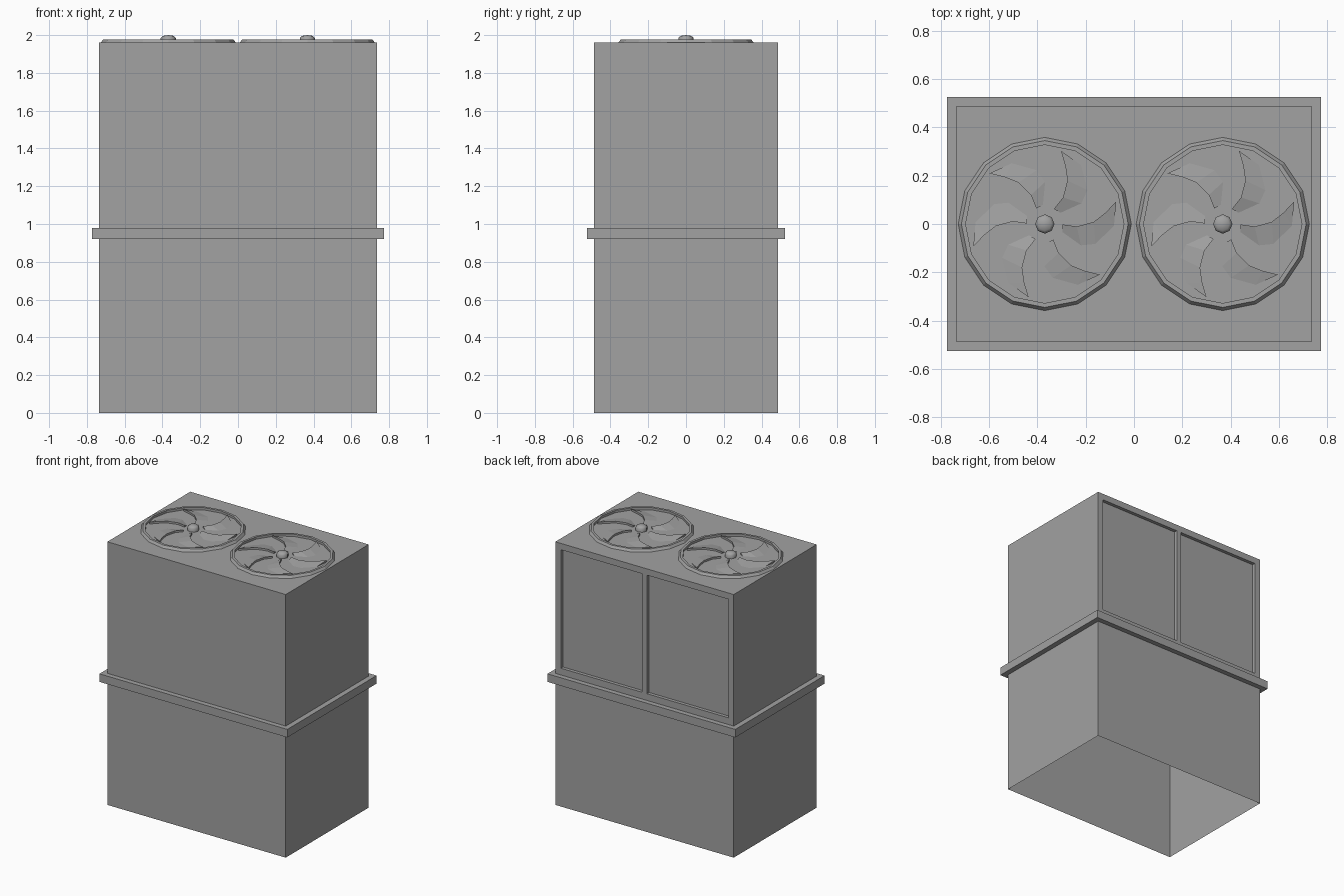
import bpy, bmesh, math
from mathutils import Vector

if "Cube" in bpy.data.objects:
    bpy.data.objects.remove(bpy.data.objects["Cube"], do_unlink=True)

W, D = 0.735, 0.488              # half width and half depth of the casing
TOP, MID, LOW = 1.96, 0.98, 0.92  # casing top, flange top, flange bottom

grey = bpy.data.materials.new("metal grey")
grey.use_nodes = True
grey.diffuse_color = (0.36, 0.36, 0.36, 1)
grey.node_tree.nodes["Principled BSDF"].inputs["Base Color"].default_value = (0.36, 0.36, 0.36, 1)


def finish(name, bm):
    mesh = bpy.data.meshes.new(name)
    bm.to_mesh(mesh)
    bm.free()
    mesh.materials.append(grey)
    obj = bpy.data.objects.new(name, mesh)
    bpy.context.collection.objects.link(obj)
    return obj


def box(hx, hy, z0, z1):
    bm = bmesh.new()
    bmesh.ops.create_cube(bm, size=1)
    for v in bm.verts:
        v.co = (v.co.x * 2 * hx, v.co.y * 2 * hy, z0 + (v.co.z + 0.5) * (z1 - z0))
    bm.normal_update()
    return bm


def drop_faces(bm, test):
    bmesh.ops.delete(bm, geom=[f for f in bm.faces if test(f)], context='FACES')


def lathe(name, profile, sides, cx):
    """Spin (radius, height) points around a vertical axis at x = cx."""
    bm = bmesh.new()
    rows = []
    for r, z in profile:
        if r == 0:
            rows.append([bm.verts.new((cx, 0, z))] * sides)
        else:
            rows.append([bm.verts.new((cx + r * math.cos(math.tau * i / sides),
                                       r * math.sin(math.tau * i / sides), z))
                         for i in range(sides)])
    for a, b in zip(rows, rows[1:]):
        for i in range(sides):
            j = (i + 1) % sides
            quad = [a[i], a[j], b[j], b[i]]
            bm.faces.new(list(dict.fromkeys(quad)))
    return finish(name, bm)


# Lower casing: thin walls, open underneath
bm = box(W, D, 0, LOW)
drop_faces(bm, lambda f: abs(f.normal.z) > 0.9)
finish("lower_casing", bm)

# Flange around the middle
finish("middle_flange", box(0.774, 0.525, LOW, MID))

# Upper casing with two recessed panels on the back
bm = box(W, D, MID, TOP)
drop_faces(bm, lambda f: f.normal.z < -0.9)
cuts = [((x, 0, 0), (1, 0, 0)) for x in (-0.69, -0.02, 0.02, 0.69)]
cuts += [((0, 0, z), (0, 0, 1)) for z in (1.03, 1.913)]
for co, no in cuts:
    back = [f for f in bm.faces if f.normal.y > 0.9]
    geom = set(back)
    for f in back:
        geom.update(f.edges, f.verts)
    bmesh.ops.bisect_plane(bm, geom=list(geom), plane_co=co, plane_no=no)
    bm.normal_update()
panels = []
for f in bm.faces:
    c = f.calc_center_median()
    if f.normal.y > 0.9 and 1.03 < c.z < 1.913 and 0.02 < abs(c.x) < 0.69:
        panels.append(f)
bmesh.ops.inset_individual(bm, faces=panels, thickness=0, depth=-0.025)
finish("upper_casing", bm)

# Blade edges as (radius, degrees from the tip); the leading edge is raised
LEAD = [(0.31, 0), (0.255, -7), (0.203, -15), (0.133, -22), (0.073, -19)]
TRAIL = [(0.31, 0), (0.286, -19), (0.225, -39), (0.174, -48), (0.08, -42)]


def fan_blades(name, cx):
    bm = bmesh.new()
    for k in range(6):
        def point(p, z):
            a = math.radians(17.5 + 60 * k + p[1])
            return bm.verts.new((cx + p[0] * math.cos(a), p[0] * math.sin(a), z))
        lead = [point(p, TOP + 0.014) for p in LEAD]
        base = [point(p, TOP) for p in LEAD]
        trail = [lead[0]] + [point(p, TOP + 0.001) for p in TRAIL[1:]]
        for i in range(4):
            top = [lead[i], lead[i + 1], trail[i + 1], trail[i]]
            bm.faces.new(list(dict.fromkeys(top)))
            bm.faces.new((lead[i], base[i], base[i + 1], lead[i + 1]))
        bm.faces.new((lead[0], trail[1], base[0]))
        bm.faces.new((lead[4], base[4], trail[4]))
    return finish(name, bm)


# Two fans on the roof
for side, cx in (("left", 0.367), ("right", -0.369)):
    lathe(side + "_fan_ring", [(0.358, TOP), (0.345, 1.977), (0.327, 1.977), (0.327, TOP)], 16, cx)
    fan_blades(side + "_fan_blades", cx)
    hub = lathe(side + "_fan_hub", [(0.04, TOP), (0.04, 1.985), (0.028, 1.996), (0, 2.0)], 8, cx)
    bpy.ops.object.select_all(action='DESELECT')
    hub.select_set(True)
    bpy.context.view_layer.objects.active = hub
    bpy.ops.object.shade_smooth_by_angle(angle=math.radians(60))
